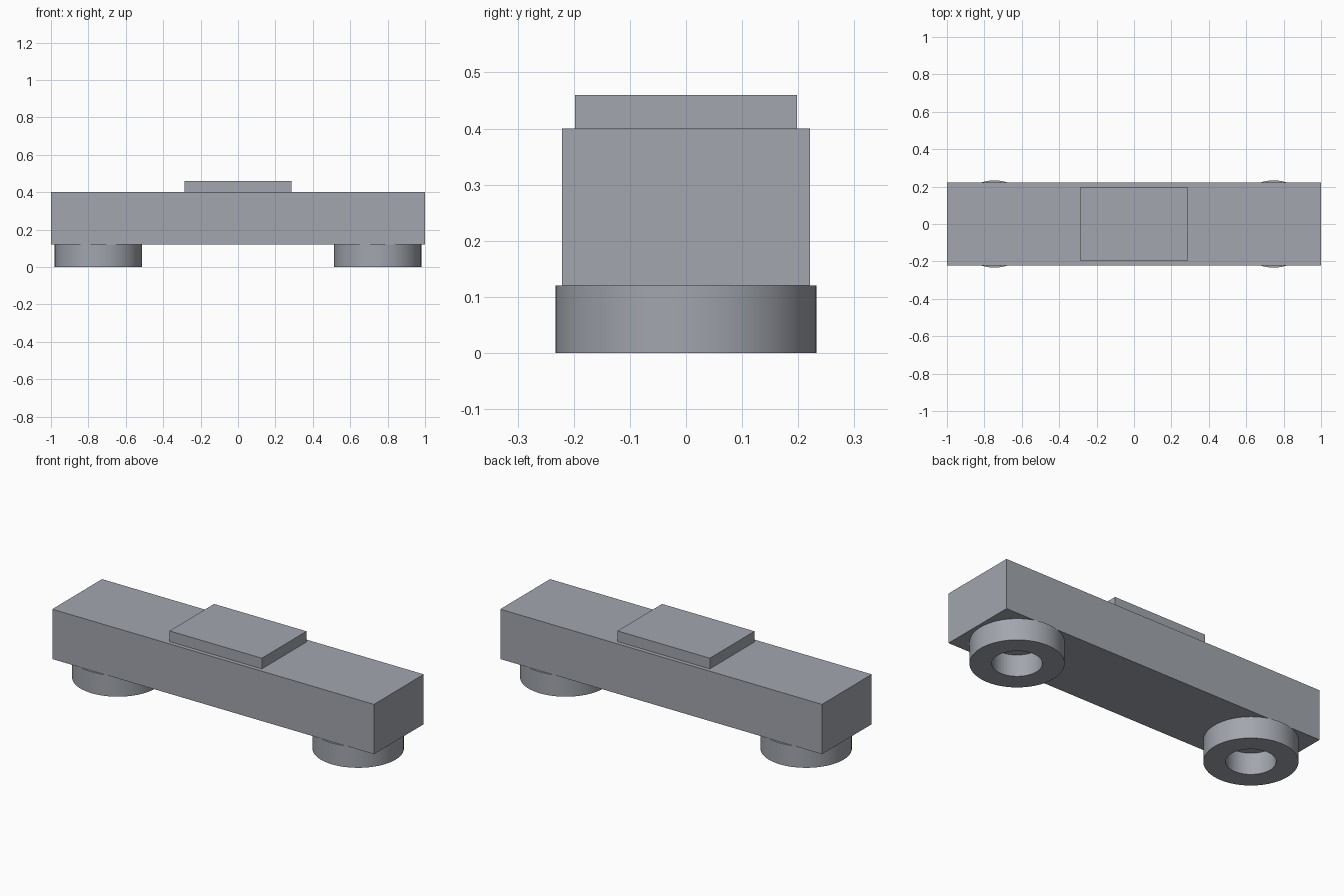
import bpy, bmesh, math

if "Cube" in bpy.data.objects:
    bpy.data.objects.remove(bpy.data.objects["Cube"])

grey = bpy.data.materials.new("cool_grey")
grey.diffuse_color = (0.36, 0.38, 0.42, 1)
grey.use_nodes = True
grey.node_tree.nodes["Principled BSDF"].inputs["Base Color"].default_value = grey.diffuse_color


def add_object(name, bm):
    bmesh.ops.recalc_face_normals(bm, faces=bm.faces)
    mesh = bpy.data.meshes.new(name)
    bm.to_mesh(mesh)
    bm.free()
    mesh.materials.append(grey)
    obj = bpy.data.objects.new(name, mesh)
    bpy.context.collection.objects.link(obj)
    return obj


def box(name, size, z):
    bm = bmesh.new()
    bmesh.ops.create_cube(bm, size=1)
    bmesh.ops.scale(bm, vec=size, verts=bm.verts)
    bmesh.ops.translate(bm, vec=(0, 0, z + size[2] / 2), verts=bm.verts)
    return add_object(name, bm)


def ring(name, x, outer, inner, height, sides=64):
    # Square-section tube standing on the floor
    bm = bmesh.new()
    profile = [(inner, 0), (outer, 0), (outer, height), (inner, height)]
    loops = []
    for i in range(sides):
        a = 2 * math.pi * i / sides
        loops.append([bm.verts.new((x + r * math.cos(a), r * math.sin(a), z))
                      for r, z in profile])
    for i in range(sides):
        a, b = loops[i], loops[(i + 1) % sides]
        for j in range(4):
            k = (j + 1) % 4
            bm.faces.new((a[j], b[j], b[k], a[k]))
    obj = add_object(name, bm)
    bpy.ops.object.select_all(action='DESELECT')
    obj.select_set(True)
    bpy.context.view_layer.objects.active = obj
    bpy.ops.object.shade_smooth_by_angle(angle=math.radians(30))
    return obj


# Long bar and the raised pad on its top
box("body_bar", (2.0, 0.442, 0.28), 0.12)
box("top_pad", (0.574, 0.396, 0.06), 0.40)

# Hollow round feet under each end
for side, x in (("left", -0.747), ("right", 0.747)):
    ring(side + "_foot_ring", x, 0.233, 0.124, 0.12)
